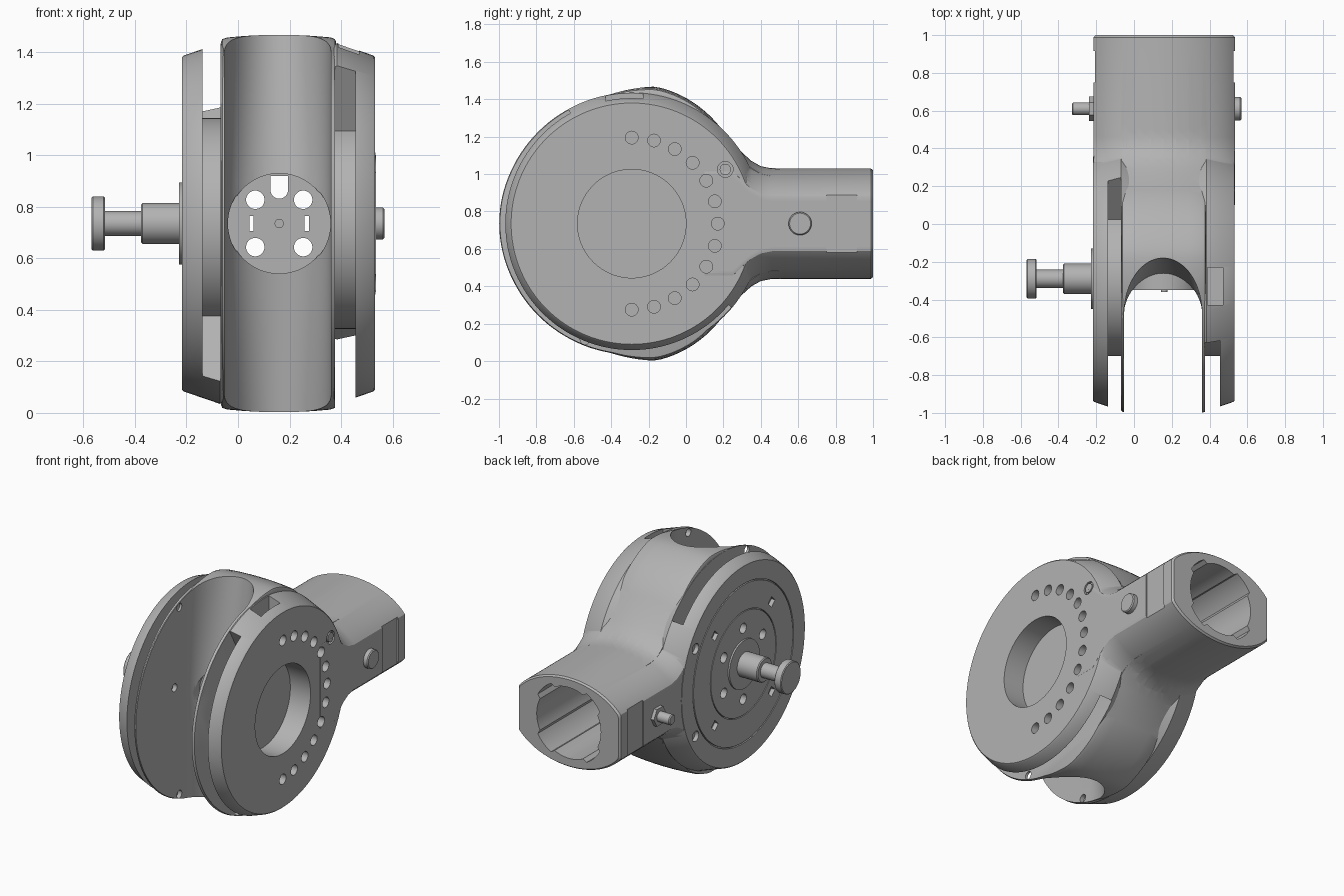
import bpy, bmesh
from math import sin, cos, pi, radians, sqrt
from mathutils import Vector

cube = bpy.data.objects.get("Cube")
if cube:
    bpy.data.objects.remove(cube)

grey = bpy.data.materials.new("machined grey")
grey.use_nodes = True
GREY = (0.45, 0.45, 0.45, 1)
grey.diffuse_color = GREY
grey.node_tree.nodes["Principled BSDF"].inputs["Base Color"].default_value = GREY

# Disc axis (runs along x) and handle axis (runs along y)
CY, CZ, CX = -0.29, 0.735, 0.16


def circle(cu, cv, r, n=32):
    return [(cu + r * cos(2 * pi * i / n), cv + r * sin(2 * pi * i / n)) for i in range(n)]


def place(axis, pts, d):
    """Put a flat outline at distance d along an axis."""
    order = {"x": lambda u, v: (d, u, v), "y": lambda u, v: (u, d, v), "z": lambda u, v: (u, v, d)}
    return [Vector(order[axis](u, v)) for u, v in pts]


def prism(axis, pts, a, b):
    return [place(axis, pts, a), place(axis, pts, b)]


def disc(r_at_x, n=128, cy=CY, cz=CZ):
    return [place("x", circle(cy, cz, r, n), x) for x, r in r_at_x]


def rod(y, z, r, a, b, n=24):
    return prism("x", circle(y, z, r, n), a, b)


def box(x0, x1, y0, y1, z0, z1):
    return prism("z", [(x0, y0), (x1, y0), (x1, y1), (x0, y1)], z0, z1)


def solid(name, lofts, closed=False):
    """Skin each list of rings into a closed solid, all in one object."""
    bm = bmesh.new()
    for rings in lofts:
        vs = [[bm.verts.new(p) for p in ring] for ring in rings]
        n = len(vs[0])
        pairs = list(zip(vs, vs[1:]))
        if closed:
            pairs.append((vs[-1], vs[0]))
        else:
            bm.faces.new(vs[0])
            bm.faces.new(vs[-1])
        for a, b in pairs:
            for i in range(n):
                j = (i + 1) % n
                bm.faces.new((a[i], a[j], b[j], b[i]))
    bmesh.ops.recalc_face_normals(bm, faces=bm.faces)
    me = bpy.data.meshes.new(name)
    bm.to_mesh(me)
    bm.free()
    me.materials.append(grey)
    ob = bpy.data.objects.new(name, me)
    bpy.context.scene.collection.objects.link(ob)
    return ob


def activate(ob):
    bpy.ops.object.select_all(action="DESELECT")
    ob.select_set(True)
    bpy.context.view_layer.objects.active = ob


def combine(ob, other, operation):
    mod = ob.modifiers.new("cut", "BOOLEAN")
    mod.operation, mod.solver, mod.object = operation, "EXACT", other
    other.hide_render = True
    activate(ob)
    bpy.ops.object.modifier_apply(modifier=mod.name)
    bpy.data.objects.remove(other)


def smooth(ob):
    activate(ob)
    bpy.ops.object.shade_smooth_by_angle(angle=radians(28))


# Central shell: crowned round profile with a peaked lip, filleted into the handle
upper = []
for deg in range(180, 42, -3):
    if deg > 80:
        r = 0.709 + 0.034 * max(0, 1 - (deg - 80) / 20)
    else:
        r = 0.743 - 0.055 * ((80 - deg) / 38) ** 1.5
    upper.append((CY + r * cos(radians(deg)), r * sin(radians(deg))))
upper += [(0.26, 0.425), (0.3, 0.38), (0.35, 0.335), (0.4, 0.307), (0.45, 0.297), (0.6, 0.292), (0.97, 0.292)]


def shell_slice(x, inset):
    drop = 0.295 * (1 - sqrt(1 - ((x - CX) / 0.43) ** 2))
    pts = []
    for y, h in upper:
        crown = 0.3 + 0.7 * min(1, max(0, (y - 0.05) / 0.35))
        k = 1 - inset / 0.7 if y < 0.2 else 1
        pts.append((CY + (y - CY) * k, max(0, h * k - drop * crown * min(1, h / 0.3))))
    ring = [(y, CZ + h) for y, h in pts] + [(y, CZ - h) for y, h in reversed(pts[1:])]
    return place("x", ring, x)


half = 0.2225
slices = [shell_slice(0.1575 - half, 0.012), shell_slice(0.1575 - half + 0.004, 0.004)]
slices += [shell_slice(0.1575 + half * t / 10, 0) for t in range(-9, 10, 3)]
slices += [shell_slice(0.1575 + half - 0.004, 0.004), shell_slice(0.1575 + half, 0.012)]
body = solid("clamp_body", [slices])

# Tapered side discs
for rings in ([(-0.217, 0.645), (-0.21, 0.652), (-0.07, 0.7), (0.02, 0.66)],
              [(0.532, 0.645), (0.525, 0.652), (0.385, 0.7), (0.3, 0.66)]):
    combine(body, solid("side_disc", [disc(rings)]), "UNION")

# Handle socket: oval with flat sides, its height flaring into the discs
section = [(max(-0.375, min(0.375, 0.43 * u)), 0.295 * v) for u, v in circle(0, 0, 1, 120)]
neck = []
for y, add, k in [(0.1, 0.13, 1), (0.25, 0.13, 1), (0.275, 0.107, 1), (0.3, 0.083, 1), (0.325, 0.06, 1),
                  (0.35, 0.04, 1), (0.4, 0.012, 1), (0.46, 0, 1), (0.988, 0, 1), (1.0, 0, 0.97)]:
    ring = [(CX + x * k, CZ + z * k + add * max(-1, min(1, z / 0.05))) for x, z in section]
    neck.append(place("y", ring, y))
combine(body, solid("neck", [neck]), "UNION")

# Scoop between the two thin front plates
scoop = []
for i in range(-10, 11):
    t = i / 10
    apex = -0.29 + 0.12 * abs(t)
    arc = [(0.154 + 0.206 * cos(pi * k / 32), -0.47 + (apex + 0.47) * sin(pi * k / 32)) for k in range(33)]
    scoop.append(place("z", [(0.36, -1.3)] + arc + [(-0.052, -1.3)], CZ + 0.8 * t))
combine(body, solid("scoop_cutter", [scoop]), "DIFFERENCE")

# Round boss face at the end of the bore
combine(body, solid("recess_cutter", [prism("y", circle(CX, CZ, 0.199, 64), -0.7, -0.347)]), "DIFFERENCE")
combine(body, solid("boss", [prism("y", circle(CX, CZ, 0.196, 64), -0.35, -0.15)]), "UNION")


# Part-way slots around each disc, mirrored top to bottom
def sector(a, b):
    angles = [radians(a + (b - a) * i / 60) for i in range(61)]
    outer = [(CY + 0.9 * cos(t), CZ + 0.9 * sin(t)) for t in angles]
    inner = [(CY + 0.41 * cos(t), CZ + 0.41 * sin(t)) for t in reversed(angles)]
    return outer + inner


combine(body, solid("slot_cutter", [prism("x", sector(40, 241), -0.138, -0.068)]), "DIFFERENCE")
combine(body, solid("slot_cutter", [prism("x", sector(119, 320), 0.377, 0.455)]), "DIFFERENCE")

# Keyed socket, with a narrower bore behind the boss
socket = []
for i in range(96):
    a = 2 * pi * i / 96
    r = 0.262 if abs((i * 3.75) % 90 - 45) < 17 else 0.235
    socket.append((CX + r * cos(a), CZ + r * sin(a)))
combine(body, solid("socket_cutter", [prism("y", socket, 0.2, 1.1)]), "DIFFERENCE")
combine(body, solid("bore_cutter", [prism("y", circle(CX, CZ, 0.19, 64), -0.25, 0.3)]), "DIFFERENCE")

# Boss openings: four corner holes, a round-ended top slot and two narrow side slots
openings = [prism("y", circle(CX + sx * 0.093, CZ + sz * 0.092, 0.036, 20), -0.5, -0.1)
            for sx in (-1, 1) for sz in (-1, 1)]
arch = [(CX + 0.034 * cos(pi * k / 12), 0.865 - 0.034 * sin(pi * k / 12)) for k in range(13)]
openings += [prism("y", arch + [(0.126, 0.92), (0.194, 0.92)], -0.36, -0.1)]
openings += [box(CX + s * 0.107 - 0.008, CX + s * 0.107 + 0.008, -0.5, -0.1, 0.705, 0.765) for s in (-1, 1)]
combine(body, solid("opening_cutter", openings), "DIFFERENCE")

# Hole pattern, large window, lock pocket and handle insets
cuts = [rod(CY + 0.46 * cos(radians(a)), CZ + 0.46 * sin(radians(a)), 0.034, 0.47, 0.6)
        for a in range(-90, 91, 15)]
cuts += [rod(CY, CZ, 0.29, 0.384, 0.6, 96)]
cuts += [box(0.39, 0.47, -0.43, -0.23, 1.32, 1.5)]
cuts += [box(a, b, 0.75, 0.915, 0.56, 0.91) for a, b in ((0.527, 0.6), (-0.3, -0.207))]

# Screw holes and notches on the knob side
cuts += [rod(CY + 0.235 * cos(radians(a)), CZ + 0.235 * sin(radians(a)), 0.033, -0.3, -0.17)
         for a in range(30, 390, 60)]
cuts += [rod(CY + 0.42 * cos(radians(a)), CZ + 0.42 * sin(radians(a)), 0.035, -0.3, -0.19, 4)
         for a in range(45, 360, 90)]
cuts += [rod(0.21, CZ + s * 0.29, 0.034, -0.3, -0.19) for s in (-1, 1)]
combine(body, solid("detail_cutter", cuts), "DIFFERENCE")

# Fine ring grooves on the knob side, and around the upper screw
for r, w in ((0.52, 0.008), (0.34, 0.006)):
    ring = disc([(-0.3, r), (-0.3, r + w), (-0.203, r + w), (-0.203, r)], 96)
    combine(body, solid("ring_cutter", [ring], closed=True), "DIFFERENCE")
ring = disc([(0.6, 0.03), (0.6, 0.042), (0.515, 0.042), (0.515, 0.03)], 24, 0.21, 1.025)
combine(body, solid("ring_cutter", [ring], closed=True), "DIFFERENCE")

# Small pin holes in the front plates
pins = [rod(-0.54, CZ + s * 0.62, 0.026, a, b, 16) for s in (-1, 1) for a, b in ((-0.08, -0.03), (0.34, 0.39))]
pins += [rod(-0.59, 0.84, 0.026, -0.08, -0.03, 16)]
combine(body, solid("pin_cutter", pins), "DIFFERENCE")
smooth(body)

# Centre stud on the boss
stud = solid("centre_stud", [prism("y", circle(CX, CZ, 0.018, 16), -0.36, -0.3)])
smooth(stud)

# Pull knob on its stepped shaft
knob = solid("pull_knob", [disc([(-0.2, 0.16), (-0.228, 0.16), (-0.228, 0.08), (-0.37, 0.08),
                                 (-0.376, 0.074), (-0.376, 0.048), (-0.516, 0.048), (-0.516, 0.1),
                                 (-0.521, 0.105), (-0.563, 0.105), (-0.568, 0.1)], 48)])
smooth(knob)

# Push button on one side of the handle, hex-based pin on the other
button = solid("push_button", [disc([(0.5, 0.062), (0.562, 0.062), (0.568, 0.056)], 32, 0.61, CZ)])
smooth(button)
hex_base = solid("hex_base", [rod(0.61, CZ, 0.065, -0.2, -0.237, 6)])
side_pin = solid("side_pin", [disc([(-0.2, 0.034), (-0.322, 0.034), (-0.328, 0.028)], 24, 0.61, CZ)])
smooth(side_pin)
